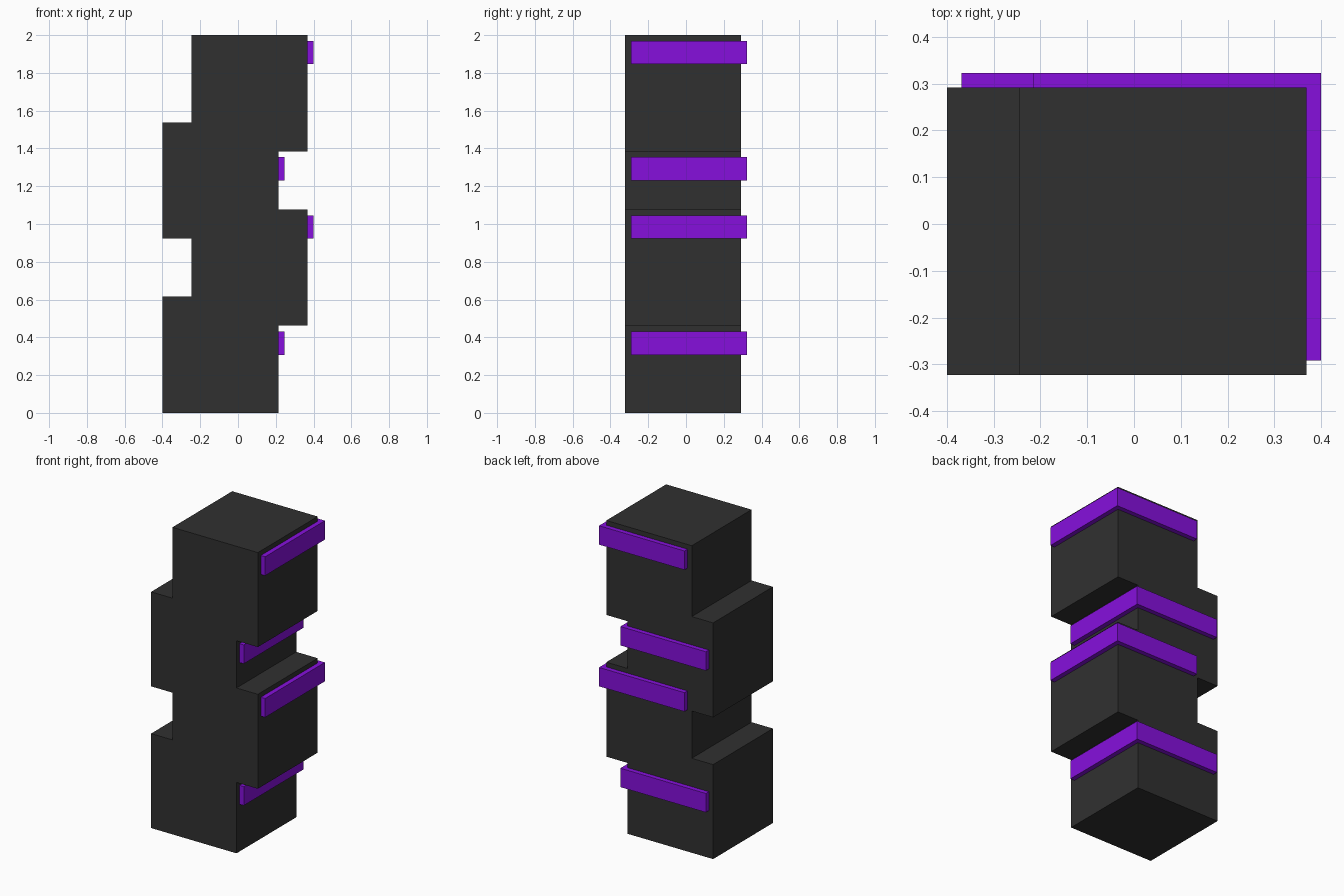
import bpy

if "Cube" in bpy.data.objects:
    bpy.data.objects.remove(bpy.data.objects["Cube"])

U = 2 / 13          # grid unit: blocks are 4 units wide and step up by 3
SIZE = 4 * U
OUT = 0.2 * U       # how far the bands stand proud


def material(name, color):
    mat = bpy.data.materials.new(name)
    mat.diffuse_color = color
    mat.use_nodes = True
    mat.node_tree.nodes["Principled BSDF"].inputs["Base Color"].default_value = mat.diffuse_color
    return mat


def box(name, low, size, mat):
    """Box from its lowest corner and its dimensions."""
    center = [l + s / 2 for l, s in zip(low, size)]
    bpy.ops.mesh.primitive_cube_add(size=1, location=center)
    obj = bpy.context.object
    obj.name = name
    obj.scale = size
    bpy.ops.object.transform_apply(location=False, rotation=False, scale=True)
    obj.data.materials.append(mat)
    return obj


dark = material("dark_grey", (0.03, 0.03, 0.03, 1))
purple = material("purple", (0.24, 0.005, 0.72, 1))

# Four blocks zigzagging upward, each with a band shifted toward back right
for i in range(4):
    shift = i % 2
    x = -2.6 * U + shift * U
    y = -2.1 * U
    z = 3 * U * i
    box(f"block_{i + 1}", (x, y, z), (SIZE, SIZE, SIZE), dark)
    box(f"band_{i + 1}", (x + OUT, y + OUT, z + (2 + shift) * U),
        (SIZE, SIZE, 0.8 * U), purple)
